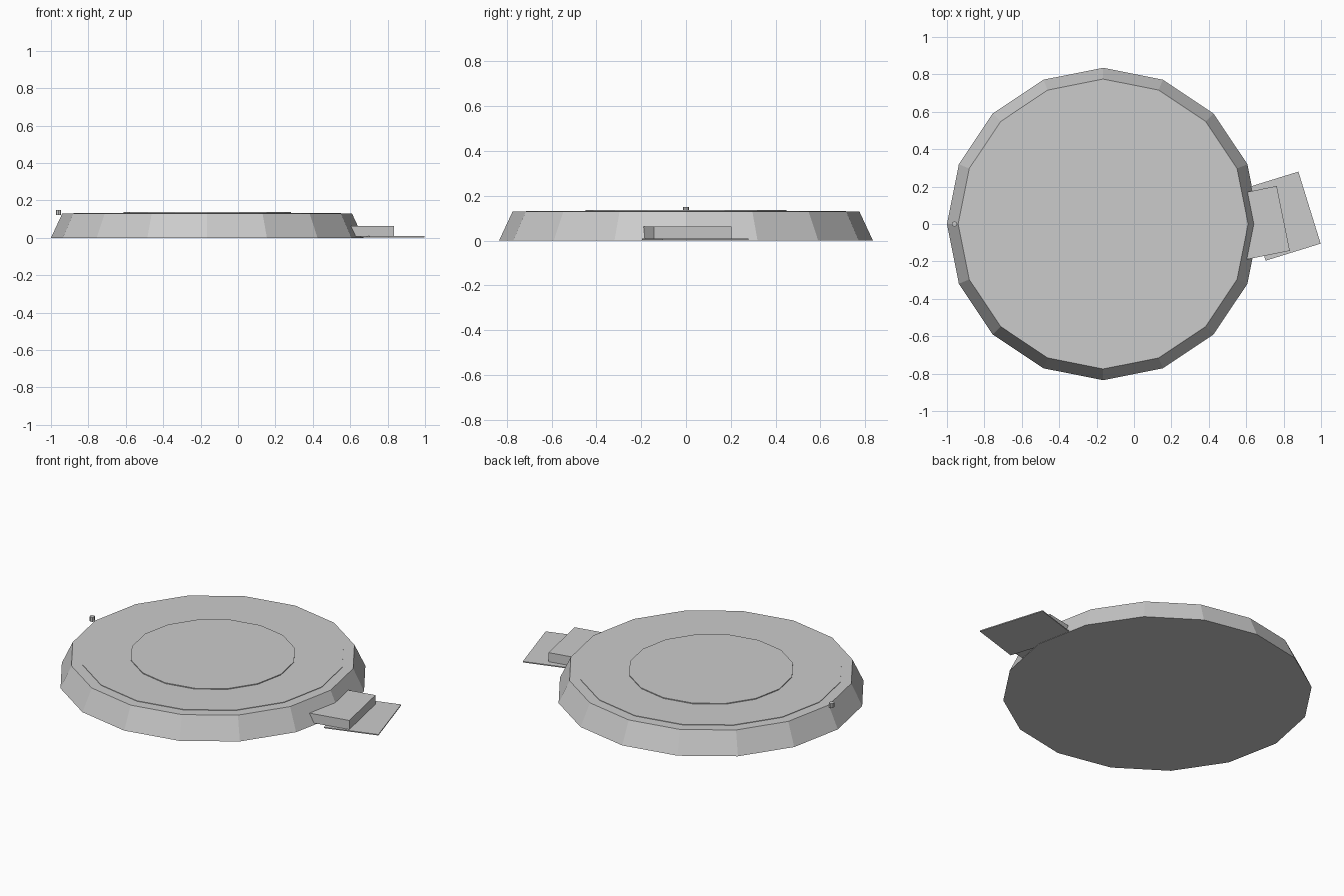
import bpy, math
from mathutils import Matrix

if "Cube" in bpy.data.objects:
    bpy.data.objects.remove(bpy.data.objects["Cube"])

CX = -0.165  # centre of the round platform

grey = bpy.data.materials.new("plain grey")
grey.diffuse_color = (0.6, 0.6, 0.6, 1)
grey.use_nodes = True
grey.node_tree.nodes["Principled BSDF"].inputs["Base Color"].default_value = grey.diffuse_color


def finish(name):
    ob = bpy.context.object
    ob.name = name
    ob.data.materials.append(grey)
    return ob


def drum(name, x, r_low, r_top, z0, z1, sides=16):
    """Flat-sided drum with its first corner on the +x axis."""
    bpy.ops.mesh.primitive_cone_add(vertices=sides, radius1=r_low, radius2=r_top,
                                    depth=z1 - z0, location=(x, 0, (z0 + z1) / 2))
    ob = finish(name)
    ob.data.transform(Matrix.Rotation(math.pi / 2, 4, 'Z'))
    return ob


def slab(name, corner, angle, depth, width, z0, z1):
    """Turned box; corner is its outer (+x, -y) corner on the ground."""
    a = math.radians(angle)
    u, v = (math.cos(a), math.sin(a)), (-math.sin(a), math.cos(a))
    x = corner[0] - u[0] * depth / 2 + v[0] * width / 2
    y = corner[1] - u[1] * depth / 2 + v[1] * width / 2
    bpy.ops.mesh.primitive_cube_add(size=1, location=(x, y, (z0 + z1) / 2),
                                    rotation=(0, 0, a))
    ob = finish(name)
    ob.scale = (depth, width, z1 - z0)
    return ob


# Sloped platform with two thin discs on top
drum("platform", CX, 0.835, 0.775, 0, 0.129)
drum("top_plate", CX, 0.715, 0.715, 0.126, 0.132)
drum("centre_disc", CX, 0.448, 0.448, 0.129, 0.137)

# Small peg above the rim
drum("rim_peg", -0.96, 0.014, 0.014, 0.122, 0.149, 8)

# Step and ground plate at the side
slab("step_block", (0.833, -0.143), 11.4, 0.28, 0.353, 0.008, 0.063)
slab("ground_plate", (0.998, -0.105), 17.2, 0.308, 0.403, 0.003, 0.009)
